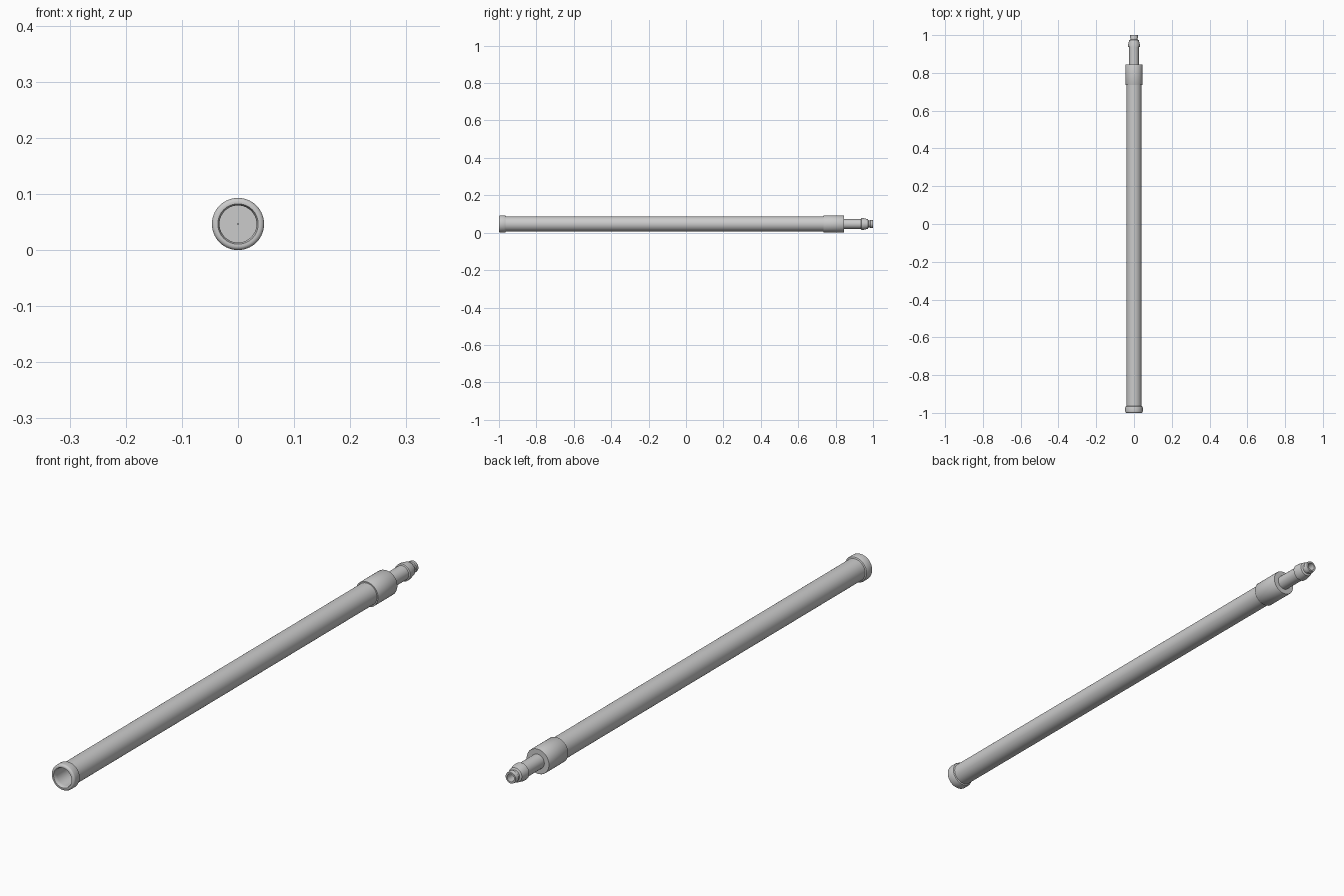
import bpy, bmesh, math

if "Cube" in bpy.data.objects:
    bpy.data.objects.remove(bpy.data.objects["Cube"])

CZ = 0.0465   # height of the shared axis
SIDES = 64


def lathe(name, profile, closed=True):
    """Spin (radius, y) points round the long axis."""
    bm = bmesh.new()
    rings = []
    for r, y in profile:
        ring = []
        for i in range(SIDES):
            a = 2 * math.pi * i / SIDES
            ring.append(bm.verts.new((r * math.cos(a), y, CZ + r * math.sin(a))))
        rings.append(ring)
    pairs = list(zip(rings, rings[1:]))
    if closed:
        pairs.append((rings[-1], rings[0]))
    for a, b in pairs:
        for i in range(SIDES):
            j = (i + 1) % SIDES
            bm.faces.new((a[i], a[j], b[j], b[i]))
    if not closed:
        bm.faces.new(rings[0])
        bm.faces.new(rings[-1])
    bmesh.ops.recalc_face_normals(bm, faces=bm.faces)
    me = bpy.data.meshes.new(name)
    bm.to_mesh(me)
    bm.free()
    ob = bpy.data.objects.new(name, me)
    bpy.context.collection.objects.link(ob)
    bpy.context.view_layer.objects.active = ob
    ob.select_set(True)
    bpy.ops.object.shade_smooth_by_angle(angle=math.radians(30))
    ob.select_set(False)
    return ob


# Long main tube, open at the front, with a blind bore
lathe("main_tube", [(0.033, 0.74), (0.033, -0.985), (0.040, -0.985),
                    (0.040, 0.80), (0.001, 0.80), (0.001, 0.74)])

# Rounded rim round the open front end
rim = [(0.033, -0.985), (0.033, -0.993), (0.036, -1.0), (0.039, -1.0)]
for k in range(1, 7):
    a = math.pi / 2 * k / 6
    rim.append((0.039 + 0.0075 * math.sin(a), -0.9925 - 0.0075 * math.cos(a)))
rim += [(0.0465, -0.972), (0.0445, -0.966), (0.040, -0.964), (0.040, -0.985)]
lathe("front_rim", rim)

# Collar at the back
lathe("collar", [(0.039, 0.735), (0.0445, 0.735), (0.0455, 0.737),
                 (0.0455, 0.843), (0.0445, 0.845), (0.020, 0.845), (0.020, 0.80),
                 (0.039, 0.80)])

# Stepped hollow nozzle with a tapered barb and a narrow tip
lathe("nozzle", [(0.014, 0.83), (0.026, 0.83), (0.026, 0.936), (0.031, 0.938),
                 (0.031, 0.950), (0.026, 0.973), (0.019, 0.976), (0.019, 0.984),
                 (0.022, 0.986), (0.020, 1.0), (0.014, 1.0)])

# Back wall closing the nozzle bore
lathe("nozzle_plug", [(0.0145, 0.82), (0.0145, 0.90)], closed=False)
